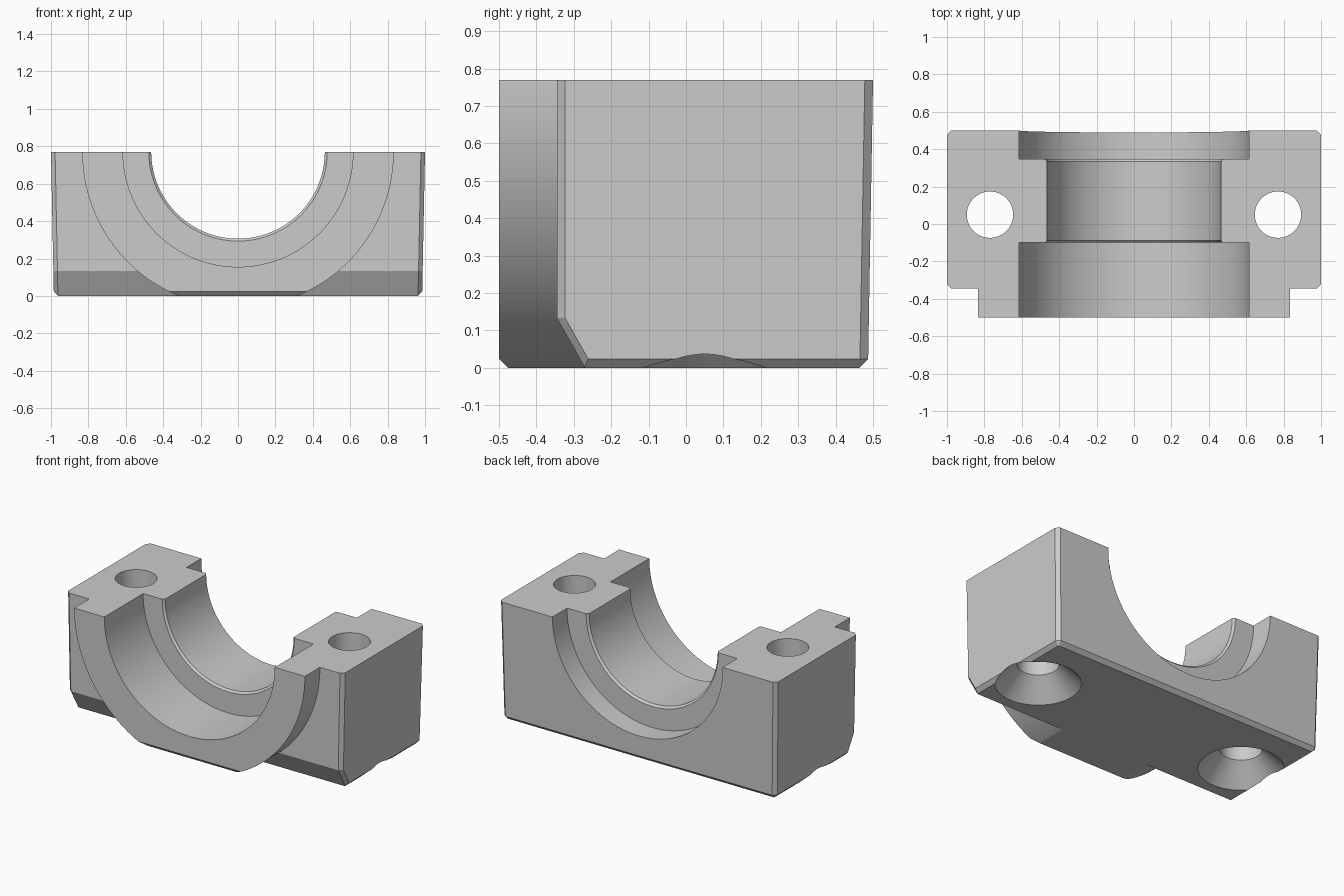
import bpy
import bmesh
from math import cos, sin, pi, radians

if "Cube" in bpy.data.objects:
    bpy.data.objects.remove(bpy.data.objects["Cube"])

HEIGHT = 0.77
BEVEL = 0.024
CORNER = 0.022

grey = bpy.data.materials.new("plain grey")
grey.use_nodes = True
grey.diffuse_color = (0.6, 0.6, 0.6, 1)
grey.node_tree.nodes["Principled BSDF"].inputs["Base Color"].default_value = (0.6, 0.6, 0.6, 1)


def loft(name, rings):
    """Closed solid through rings of equal point count, capped at both ends."""
    bm = bmesh.new()
    loops = [[bm.verts.new(p) for p in ring] for ring in rings]
    bm.faces.new(loops[0])
    bm.faces.new(loops[-1])
    count = len(loops[0])
    for low, high in zip(loops, loops[1:]):
        for i in range(count):
            j = (i + 1) % count
            bm.faces.new((low[i], low[j], high[j], high[i]))
    bmesh.ops.recalc_face_normals(bm, faces=bm.faces)
    mesh = bpy.data.meshes.new(name)
    bm.to_mesh(mesh)
    bm.free()
    mesh.materials.append(grey)
    obj = bpy.data.objects.new(name, mesh)
    bpy.context.collection.objects.link(obj)
    return obj


def circle(radius, steps):
    """Points of a circle, turned half a step so none lies on an axis."""
    angles = [2 * pi * (i + 0.5) / steps for i in range(steps)]
    return [(radius * cos(a), radius * sin(a)) for a in angles]


def bore_solid(name, profile):
    """Turned solid along y, centred on the split plane."""
    return loft(name, [[(u, y, HEIGHT + v) for u, v in circle(r, 128)] for r, y in profile])


def bolt_solid(name, x, y, profile):
    """Turned solid along z."""
    return loft(name, [[(x + u, y + v, z) for u, v in circle(r, 64)] for r, z in profile])


def mirrored(half_outline, z):
    """Full plan outline from its right half."""
    right = [(x, y, z) for x, y in half_outline]
    return right + [(-x, y, z) for x, y, z in reversed(right)]


def cut(target, cutter):
    mod = target.modifiers.new("cut", 'BOOLEAN')
    mod.operation = 'DIFFERENCE'
    mod.solver = 'EXACT'
    mod.object = cutter
    bpy.context.view_layer.objects.active = target
    bpy.ops.object.modifier_apply(modifier=mod.name)
    bpy.data.objects.remove(cutter)


def block_ring(z, half, front, back, c):
    return mirrored([(half, front), (half, back - c), (half - c, back)], z)


def waste_ring(z):
    """Front face with its corner chamfers; slopes back below the foot line."""
    foot = 0.133
    front = -0.345 + max(0, foot - z) * 0.075 / foot
    half = 0.985 + 0.02 * (z - BEVEL)
    reach = 1.1
    return mirrored([(reach, -0.6), (reach, front + CORNER + reach - half),
                     (half - CORNER, front)], z)


# Full block: drafted sides and back, bevelled foot
block = loft("bearing_block", [
    block_ring(0, 0.961, -0.476, 0.463, 0.003),
    block_ring(BEVEL, 0.985, -0.5, 0.487, CORNER),
    block_ring(HEIGHT, 1.0, -0.5, 0.5, CORNER),
])

# Remove the front corners around the round collar
waste = loft("front_waste", [waste_ring(z) for z in (-0.1, 0.133, 0.9)])
cut(waste, bore_solid("collar_core", [(0.833, -0.7), (0.833, 0)]))
cut(block, waste)

# Stepped bore with chamfered inner lips
cut(block, bore_solid("bore_cutter", [
    (0.615, -0.7), (0.615, -0.1), (0.477, -0.1), (0.464, -0.088),
    (0.464, 0.335), (0.477, 0.348), (0.615, 0.348), (0.615, 0.7)]))

# Bolt holes, countersunk from below
for side in (-1, 1):
    cut(block, bolt_solid("bolt_cutter", side * 0.77, 0.05, [
        (0.352, -0.1), (0.124, 0.128), (0.124, 0.9)]))

# Smooth the round walls, keep machined edges sharp
bpy.ops.object.select_all(action='DESELECT')
block.select_set(True)
bpy.context.view_layer.objects.active = block
bpy.ops.object.shade_smooth_by_angle(angle=radians(20))
